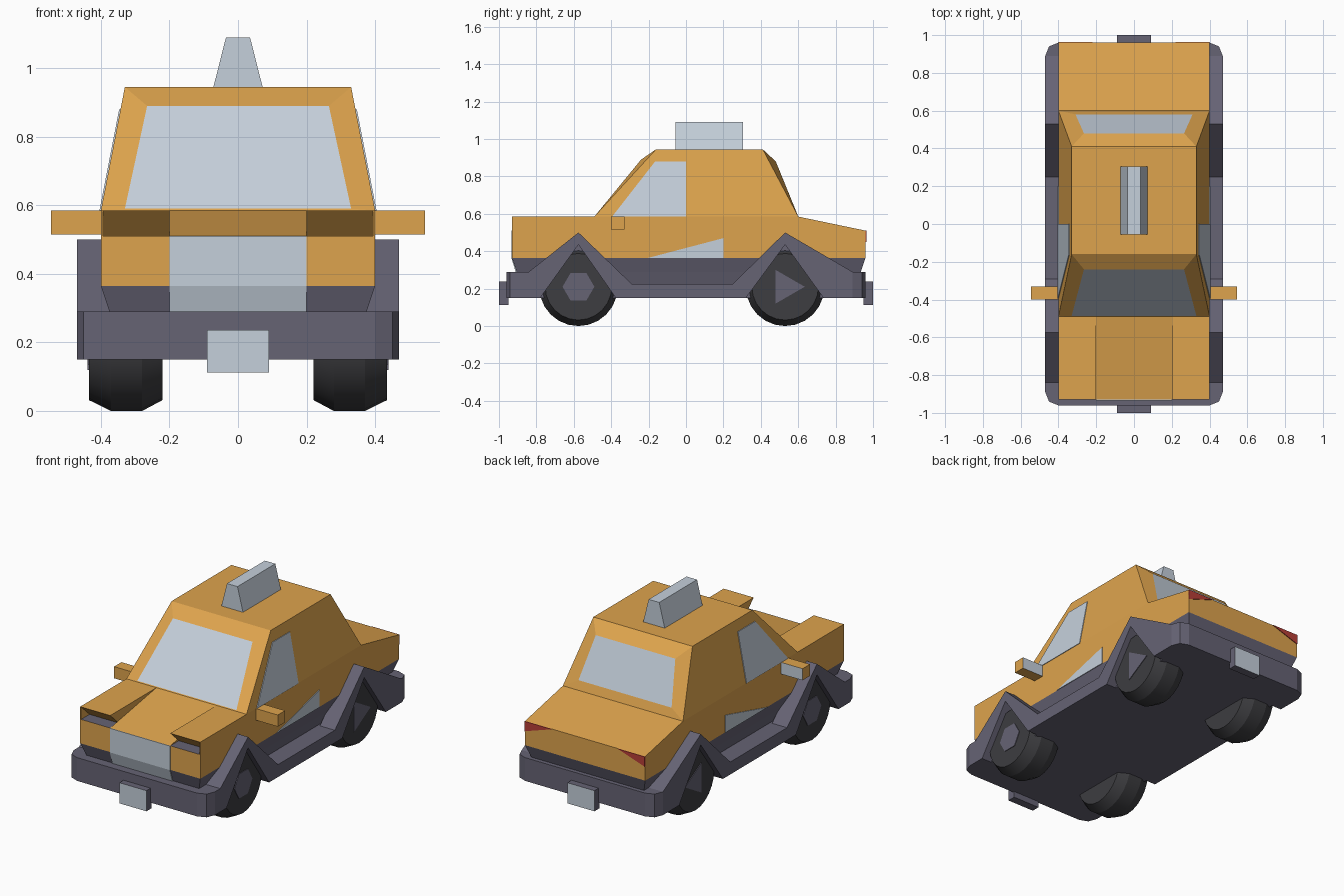
import bpy, bmesh, math

if "Cube" in bpy.data.objects:
    bpy.data.objects.remove(bpy.data.objects["Cube"])


def material(name, r, g, b):
    m = bpy.data.materials.new(name)
    m.diffuse_color = (r, g, b, 1)
    m.use_nodes = True
    m.node_tree.nodes["Principled BSDF"].inputs["Base Color"].default_value = m.diffuse_color
    return m


ORANGE = material("orange_paint", 0.73, 0.37, 0.075)
GREY = material("dark_purple_grey", 0.132, 0.125, 0.175)
LIGHT = material("pale_blue_grey", 0.56, 0.63, 0.71)
BLACK = material("tyre_black", 0.047, 0.047, 0.052)
RED = material("lamp_red", 0.48, 0.05, 0.04)


def finish(bm, name, *mats):
    bmesh.ops.recalc_face_normals(bm, faces=bm.faces[:])
    me = bpy.data.meshes.new(name)
    bm.to_mesh(me)
    bm.free()
    for m in mats:
        me.materials.append(m)
    ob = bpy.data.objects.new(name, me)
    bpy.context.collection.objects.link(ob)
    return ob


def loft(name, loops, *mats, rule=None):
    """Join closed loops of equal length, cap the ends; rule(face) gives the material index."""
    bm = bmesh.new()
    rings = [[bm.verts.new(p) for p in lp] for lp in loops]
    n = len(rings[0])
    for a, b in zip(rings, rings[1:]):
        for i in range(n):
            bm.faces.new((a[i], a[(i + 1) % n], b[(i + 1) % n], b[i]))
    bm.faces.new(rings[0])
    bm.faces.new(rings[-1])
    bmesh.ops.recalc_face_normals(bm, faces=bm.faces[:])
    if rule:
        for f in bm.faces:
            f.normal_update()
            f.material_index = rule(f)
    return finish(bm, name, *mats)


def prism(name, pts, axis, a, b, *mats, rule=None):
    """Extrude a 2D outline along an axis from a to b."""
    put = {'x': lambda p, t: (t, p[0], p[1]),
           'y': lambda p, t: (p[0], t, p[1]),
           'z': lambda p, t: (p[0], p[1], t)}[axis]
    return loft(name, [[put(p, t) for p in pts] for t in (a, b)], *mats, rule=rule)


def rect(x, y0, y1, z):
    return [(-x, y0, z), (x, y0, z), (x, y1, z), (-x, y1, z)]


# lower body: centre with sloping hood, sides with headlight notches
TAIL = [(0.6, 0.585), (0.96, 0.51), (0.96, 0.365)]
prism("hood_and_trunk_centre", [(-0.93, 0.365), (-0.93, 0.51), (-0.49, 0.585)] + TAIL,
      'x', -0.2, 0.2, ORANGE)


def ledge(f):
    c = f.calc_center_median()
    return 1 if f.normal.z > 0.9 and c.z < 0.53 and c.y < 0 else 0


for s, side in ((1, "right"), (-1, "left")):
    prism(side + "_body_side",
          [(-0.93, 0.365), (-0.93, 0.51), (-0.85, 0.51), (-0.93, 0.585)] + TAIL,
          'x', s * 0.2, s * 0.4, ORANGE, GREY, rule=ledge)
    prism(side + "_headlight_cheek", [(-0.93, 0.51), (-0.85, 0.51), (-0.93, 0.585)],
          'x', s * 0.394, s * 0.4, ORANGE)

# skirt under the body, and the grille
loft("skirt", [rect(0.35, -0.885, 0.915, 0.2), rect(0.375, -0.905, 0.935, 0.29),
               rect(0.4, -0.93, 0.96, 0.365)], GREY)
prism("grille", [(-0.934, 0.51), (-0.934, 0.365), (-0.909, 0.285),
                 (-0.903, 0.285), (-0.928, 0.365), (-0.928, 0.51)], 'x', -0.2, 0.2, LIGHT)

# cabin with bulging framed windscreen and rear window
bm = bmesh.new()
corners = []
for A, B, C, D in (((0.4, -0.49, 0.585), (0.33, -0.16, 0.945), (0.33, -0.486, 0.59), (0.265, -0.24, 0.89)),
                   ((0.4, 0.6, 0.585), (0.33, 0.41, 0.945), (0.31, 0.58, 0.635), (0.265, 0.48, 0.88))):
    P = [[bm.verts.new((s * p[0], p[1], p[2])) for p in (A, B, C, D)] for s in (-1, 1)]
    (a0, b0, c0, d0), (a1, b1, c1, d1) = P
    bm.faces.new((c0, c1, d1, d0)).material_index = 1
    for q in ((a0, a1, c1, c0), (d0, d1, b1, b0), (a0, c0, d0, b0), (a1, b1, d1, c1)):
        bm.faces.new(q)
    corners.append(P)
F, R = corners
for i in (0, 1):
    bm.faces.new((F[i][0], R[i][0], R[i][1], F[i][1]))
bm.faces.new((F[0][1], F[1][1], R[1][1], R[0][1]))
bm.faces.new((F[0][0], F[1][0], R[1][0], R[0][0]))
finish(bm, "cabin", ORANGE, LIGHT)

# roof sign
prism("roof_sign", [(-0.073, 0.94), (0.073, 0.94), (0.035, 1.09), (-0.035, 1.09)],
      'y', -0.055, 0.305, LIGHT)

# side windows, door panels, mirrors, tail lamps
for s, side in ((1, "right"), (-1, "left")):
    glass = [(-0.395, 0.585), (-0.165, 0.88), (0.0, 0.88), (0.0, 0.585)]
    loft(side + "_window", [[(s * (0.4 - 0.07 * (z - 0.585) / 0.36 + d), y, z) for y, z in glass]
                            for d in (-0.003, 0.004)], LIGHT)
    prism(side + "_door_panel", [(-0.2, 0.365), (0.2, 0.365), (0.2, 0.47)],
          'x', s * 0.397, s * 0.404, LIGHT)
    prism(side + "_mirror", [(-0.4, 0.515), (-0.33, 0.515), (-0.33, 0.585), (-0.4, 0.585)],
          'x', s * 0.39, s * 0.545, ORANGE, LIGHT, rule=lambda f: int(f.normal.y > 0.9))
    prism(side + "_tail_lamp", [(s * 0.4, 0.51), (s * 0.4, 0.45), (s * 0.22, 0.51)],
          'y', 0.957, 0.964, RED)

# chassis floor, bumpers with clipped corners, number plates
prism("floor", [(-0.39, -0.9), (0.39, -0.9), (0.39, 0.92), (-0.39, 0.92)], 'z', 0.15, 0.225, GREY)
for s, end, inner in ((-1, "front", 0.84), (1, "rear", 0.88)):
    half = [(0.47, inner), (0.47, 0.89), (0.45, 0.94), (0.4, 0.96)]
    outline = half + [(-x, y) for x, y in reversed(half)]
    prism(end + "_bumper", [(x, s * y) for x, y in outline], 'z', 0.15, 0.29, GREY)
    prism(end + "_plate", [(-0.09, 0.113), (0.09, 0.113), (0.09, 0.237), (-0.09, 0.237)],
          'y', s * 0.95, s * 1.0, GREY, LIGHT, rule=lambda f, s=s: int(f.normal.y * s > 0.9))

# pointed fenders joined by a sill, with dark liners behind the wheel arches
ARCHES = [[(0.735, 0.15), (0.53, 0.435), (0.32, 0.15)],
          [(-0.375, 0.15), (-0.575, 0.435), (-0.78, 0.15)]]
FENDER = [(-0.84, 0.15), (-0.84, 0.29), (-0.575, 0.5), (-0.29, 0.225), (0.25, 0.225),
          (0.53, 0.5), (0.89, 0.29), (0.89, 0.15)] + ARCHES[0] + ARCHES[1]
for s, side in ((1, "right"), (-1, "left")):
    prism(side + "_fender", FENDER, 'x', s * 0.37, s * 0.47, GREY)
    for arch, end in zip(ARCHES, ("rear", "front")):
        prism(f"{end}_{side}_arch_liner", arch, 'x', s * 0.37, s * 0.404, GREY)

# wheels: lathed tyre with chamfered shoulders and a low-sided hub
TYRE = [(0.22, 0.178), (0.28, 0.21), (0.37, 0.21), (0.435, 0.178)]


def circle(x, r, y, n):
    return [(x, y + r * math.cos(2 * math.pi * i / n), 0.21 + r * math.sin(2 * math.pi * i / n))
            for i in range(n)]


for s, side in ((1, "right"), (-1, "left")):
    for y, end, n, r in ((-0.575, "front", 6, 0.085), (0.53, "rear", 3, 0.105)):
        tyre = loft(f"{end}_{side}_tyre", [circle(s * x, rad, y, 24) for x, rad in TYRE], BLACK)
        loft(f"{end}_{side}_hub", [circle(s * x, r, y, n) for x in (0.432, 0.439)], GREY)
        bpy.ops.object.select_all(action='DESELECT')
        tyre.select_set(True)
        bpy.context.view_layer.objects.active = tyre
        bpy.ops.object.shade_smooth_by_angle(angle=math.radians(25))
